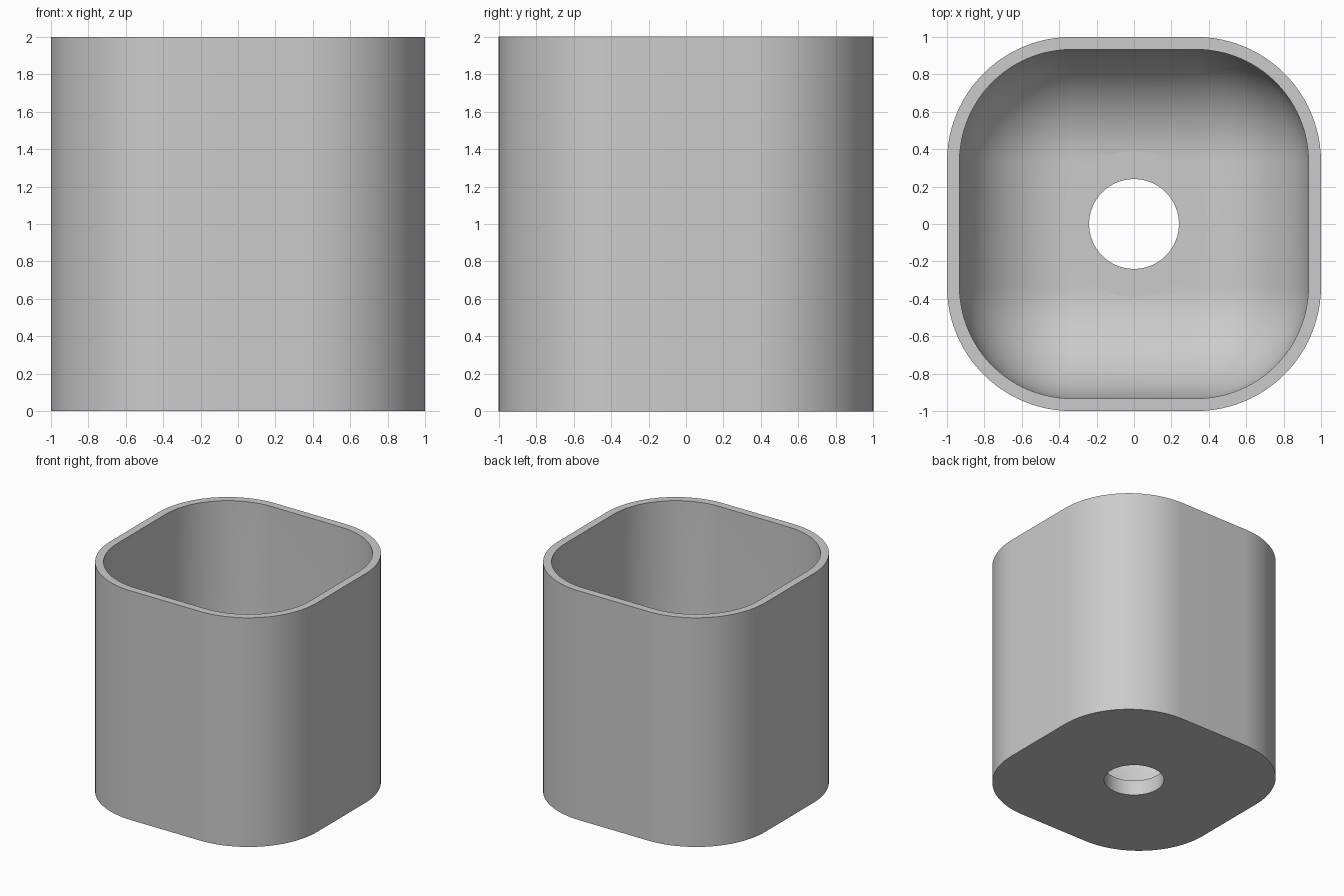
import bpy, bmesh
from math import sin, cos, pi

WALL, CORNER, FLOOR = 0.067, 0.667, 0.133
FLAT = 1 - CORNER            # half length of each straight side
INNER = CORNER - WALL        # inside corner and floor fillet radius
STEPS = 24

if "Cube" in bpy.data.objects:
    bpy.data.objects.remove(bpy.data.objects["Cube"], do_unlink=True)

grey = bpy.data.materials.new("light grey")
grey.use_nodes = True
colour = (0.6, 0.6, 0.6, 1)
grey.diffuse_color = colour
grey.node_tree.nodes["Principled BSDF"].inputs["Base Color"].default_value = colour


def rounded_square(flat, radius):
    """Outline points of a square with rounded corners."""
    points = []
    for quarter, (sx, sy) in enumerate([(1, 1), (-1, 1), (-1, -1), (1, -1)]):
        for i in range(STEPS + 1):
            a = (quarter + i / STEPS) * pi / 2
            points.append((sx * flat + radius * cos(a), sy * flat + radius * sin(a)))
    return points


def loft(name, sections):
    """Closed solid through rounded squares given as (flat, radius, z)."""
    bm = bmesh.new()
    rings = [[bm.verts.new((x, y, z)) for x, y in rounded_square(flat, radius)]
             for flat, radius, z in sections]
    for low, high in zip(rings, rings[1:]):
        for i in range(len(low)):
            j = (i + 1) % len(low)
            bm.faces.new((low[i], low[j], high[j], high[i]))
    bm.faces.new(rings[0][::-1])
    bm.faces.new(rings[-1])
    bmesh.ops.remove_doubles(bm, verts=bm.verts, dist=0.0001)
    bmesh.ops.recalc_face_normals(bm, faces=bm.faces)
    mesh = bpy.data.meshes.new(name)
    bm.to_mesh(mesh)
    bm.free()
    mesh.materials.append(grey)
    obj = bpy.data.objects.new(name, mesh)
    bpy.context.collection.objects.link(obj)
    return obj


def cut(target, cutter):
    """Subtract the cutter from the target and remove it."""
    mod = target.modifiers.new("cut", 'BOOLEAN')
    mod.operation, mod.solver, mod.object = 'DIFFERENCE', 'EXACT', cutter
    bpy.context.view_layer.objects.active = target
    bpy.ops.object.modifier_apply(modifier=mod.name)
    bpy.data.objects.remove(cutter, do_unlink=True)


# Outer body
cup = loft("cup_body", [(FLAT, CORNER, 0), (FLAT, CORNER, 2)])

# Cavity with a filleted floor
angles = [i / STEPS * pi / 2 for i in range(STEPS + 1)]
sections = [(FLAT, INNER * sin(a), FLOOR + INNER * (1 - cos(a))) for a in angles]
cut(cup, loft("cavity_cutter", sections + [(FLAT, INNER, 2.2)]))

# Flat seat around the hole, then the drain hole itself
cut(cup, loft("seat_cutter", [(0, 0.39, FLOOR - 0.001), (0, 0.39, 0.5)]))
cut(cup, loft("hole_cutter", [(0, 0.24, -0.2), (0, 0.24, 0.5)]))

# Smooth curved walls, sharp rims
bpy.ops.object.select_all(action='DESELECT')
cup.select_set(True)
bpy.context.view_layer.objects.active = cup
bpy.ops.object.shade_smooth_by_angle(angle=pi / 6)
